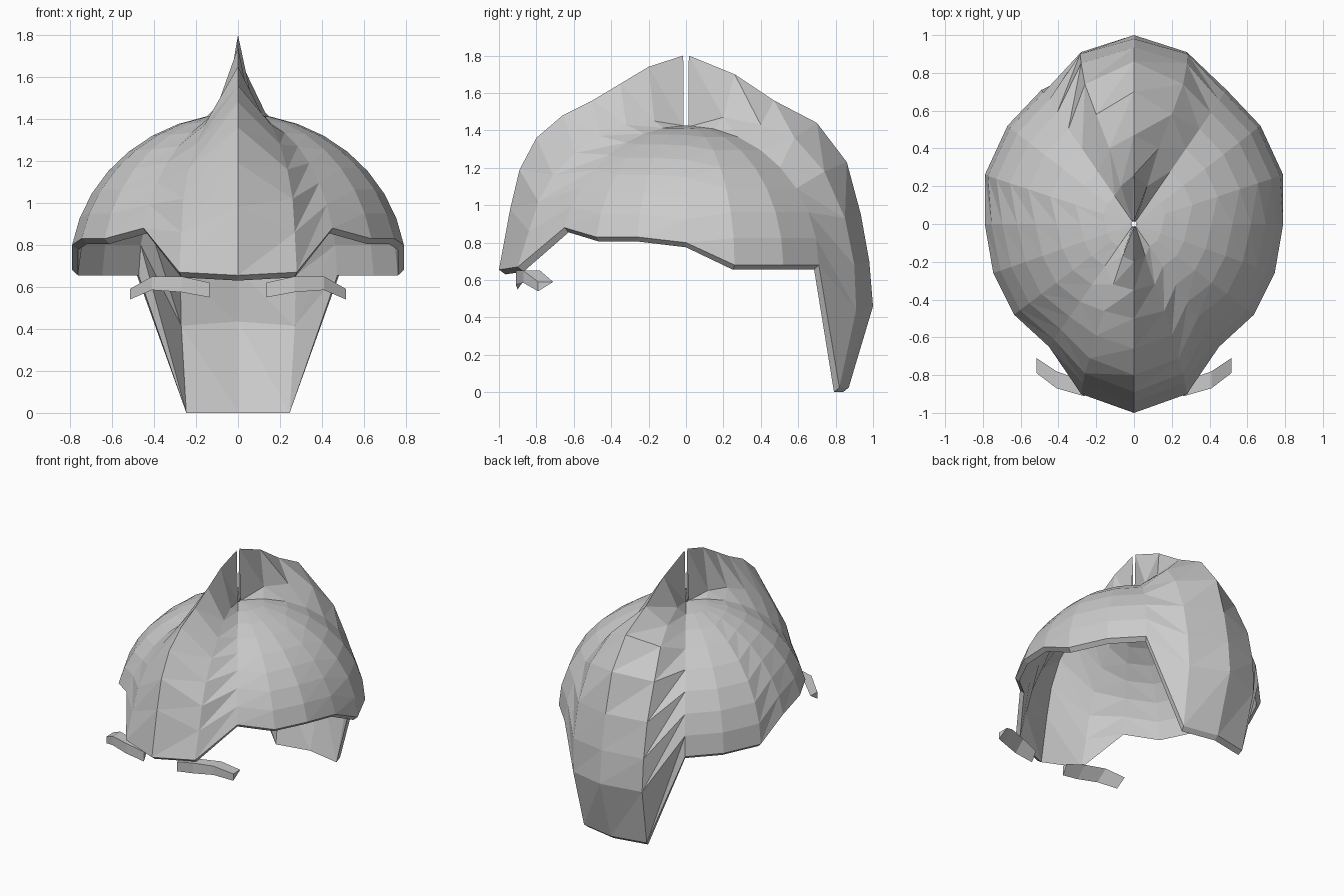
import bpy
from math import sin, cos, acos, asin, pi

if "Cube" in bpy.data.objects:
    bpy.data.objects.remove(bpy.data.objects["Cube"])

ROWS = 9


def make_object(name, verts, faces):
    mesh = bpy.data.meshes.new(name)
    mesh.from_pydata(verts, [], faces)
    mesh.update()
    obj = bpy.data.objects.new(name, mesh)
    bpy.context.collection.objects.link(obj)
    return obj


# Dome strand: elliptical arc from the crown hole down to a rim point
def dome_strand(x, y, z, base=0.67, top=1.425):
    start = asin(max(0, (z - base) / (top - base)))
    radius = (x * x + y * y) ** 0.5 / cos(start)
    end = acos(0.015 / radius)
    pts = []
    for i in range(ROWS):
        a = end + (start - end) * i / (ROWS - 1)
        f = cos(a) / cos(start)
        pts.append((x * f, y * f, base + (top - base) * sin(a) if i < ROWS - 1 else z))
    return pts


# Raised ridge lines, crown to rim
front_ridge = [(0, y, z) for y, z in (
    (-.015, 1.8), (-.2, 1.74), (-.35, 1.65), (-.5, 1.56), (-.66, 1.48),
    (-.8, 1.36), (-.89, 1.19), (-.94, .98), (-1, .655))]
back_ridge = [(0, y, z) for y, z in (
    (.015, 1.8), (.26, 1.7), (.47, 1.56), (.7, 1.44), (.86, 1.23),
    (.935, .95), (.98, .7), (1, .46), (.87, .025))]
front_shoulder = [(.01, -.015, 1.42), (.06, -.17, 1.45), (.11, -.32, 1.43),
                  (.16, -.46, 1.37), (.2, -.59, 1.28), (.235, -.71, 1.16),
                  (.26, -.79, 1.02), (.27, -.84, .86), (.28, -.9, .67)]
back_shoulder = [(.01, .015, 1.42), (.07, .2, 1.47), (.13, .4, 1.43),
                 (.2, .58, 1.36), (.26, .74, 1.18), (.28, .85, .93),
                 (.285, .9, .68), (.28, .91, .44), (.255, .82, .025)]

# Side strands defined by their rim points
rim = [(.45, -.65, .88), (.635, -.48, .83), (.745, -.26, .83), (.79, 0, .8),
       (.79, .26, .68), (.67, .52, .68), (.49, .71, .68)]
side = [front_shoulder] + [dome_strand(*p) for p in rim] + [back_shoulder]
mirrored = [[(-x, y, z) for x, y, z in s] for s in reversed(side)]
strands = [front_ridge] + side + [back_ridge] + mirrored

# Hair shell: outer skin, inner skin and rim, triangulated the same way all round
outer = [p for s in strands for p in s]
inner = [(x * .965, y * .965, z - .025) for x, y, z in outer]
n, count = len(strands), len(outer)
faces = []
for j in range(n):
    a0, b0 = j * ROWS, (j + 1) % n * ROWS
    for i in range(ROWS - 1):
        a, b, c, d = a0 + i, a0 + i + 1, b0 + i + 1, b0 + i
        tris = [(a, b, d), (b, c, d)]
        faces += tris
        faces += [tuple(k + count for k in reversed(t)) for t in tris]
    a, b = a0 + ROWS - 1, b0 + ROWS - 1
    faces.append((a, a + count, b + count, b))
make_object("hair_shell", outer + inner, faces)

# Eyebrows: triangular-section strips, (x, back y, front y, top z, bottom z)
brow = [(.135, -.86, -.9, .62, .55), (.27, -.83, -.91, .65, .575),
        (.41, -.78, -.87, .65, .585), (.515, -.71, -.79, .59, .54)]
for name, sign in (("brow_right", 1), ("brow_left", -1)):
    verts = []
    for x, yb, yf, zt, zb in brow:
        verts += [(sign * x, yb, zt), (sign * x, yf, zt), (sign * x, yf, zb)]
    faces = [(0, 1, 2), (11, 10, 9)]
    for k in range(0, 9, 3):
        for m in range(3):
            q = (m + 1) % 3
            faces.append((k + m, k + m + 3, k + q + 3, k + q))
    if sign < 0:
        faces = [tuple(reversed(f)) for f in faces]
    make_object(name, verts, faces)
